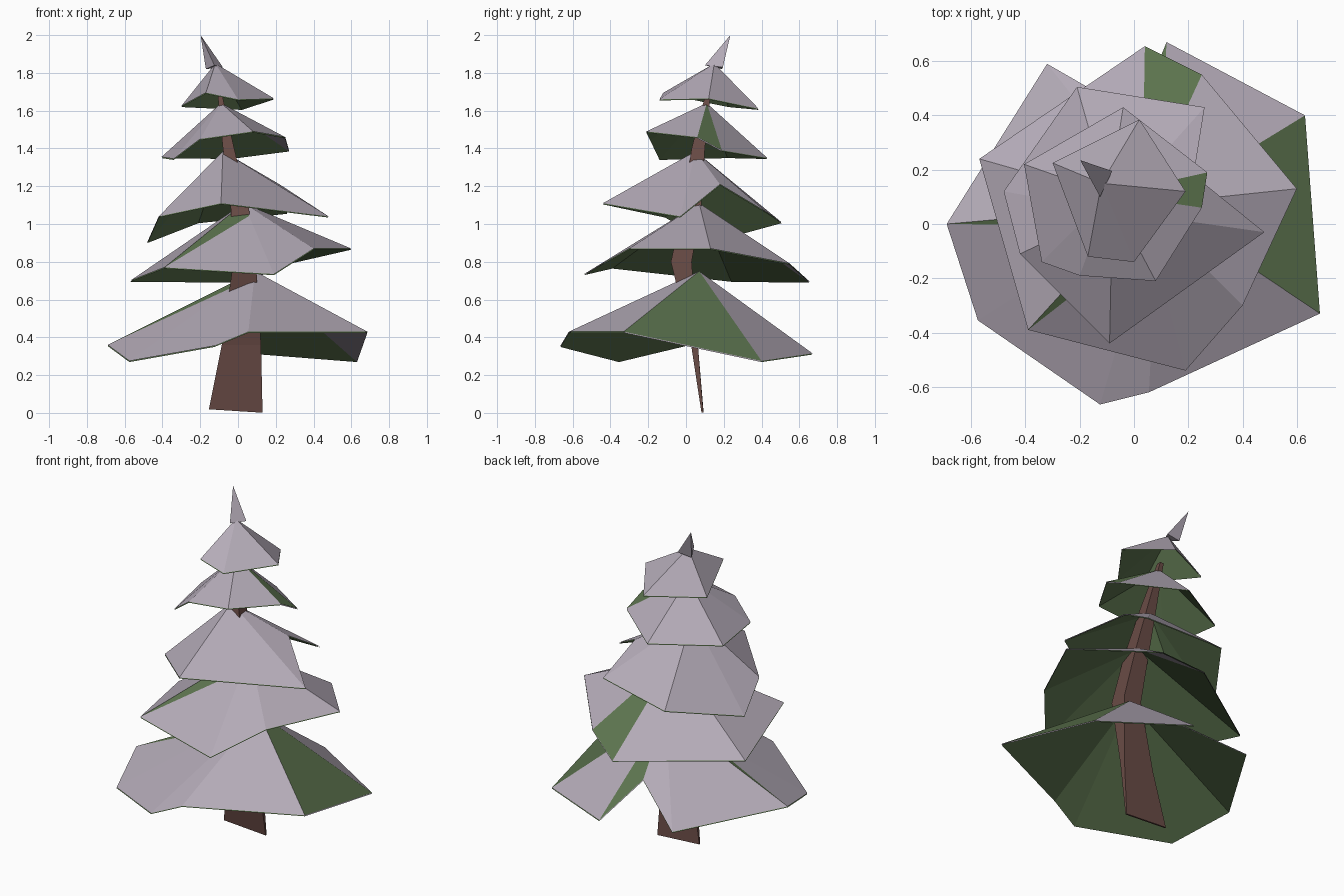
import bpy
from mathutils import Vector

if "Cube" in bpy.data.objects:
    bpy.data.objects.remove(bpy.data.objects["Cube"])


def material(name, rgb):
    m = bpy.data.materials.new(name)
    m.diffuse_color = (*rgb, 1)
    m.use_nodes = True
    m.node_tree.nodes["Principled BSDF"].inputs["Base Color"].default_value = m.diffuse_color
    return m


SNOW = material("pale_snow", (0.46, 0.41, 0.48))
GREEN = material("needle_green", (0.105, 0.17, 0.075))
BROWN = material("bark_brown", (0.14, 0.07, 0.06))


def make(name, verts, faces, mats, ids=None):
    me = bpy.data.meshes.new(name)
    me.from_pydata([tuple(v) for v in verts], [], faces)
    for m in mats:
        me.materials.append(m)
    if ids:
        for p, i in zip(me.polygons, ids):
            p.material_index = i
    me.update()
    ob = bpy.data.objects.new(name, me)
    bpy.context.collection.objects.link(ob)
    return ob


def tier(name, apex, rim, green=(), slits=()):
    """Irregular fan: snow on top, green below; turned-over faces swap colours,
    slits show a green sliver beside a crease."""
    apex, rim = Vector(apex), [Vector(p) for p in rim]
    verts, faces, ids = [], [], []

    def leaf(a, b, c, top, under):
        drop = Vector((0, 0, -0.006))
        n = len(verts)
        verts.extend([a, b, c, a + drop, b + drop, c + drop])
        faces.extend([(n, n + 1, n + 2), (n + 5, n + 4, n + 3)])
        ids.extend([top, under])

    for i, p in enumerate(rim):
        q = rim[(i + 1) % len(rim)]
        if i in slits:
            m = apex.lerp(q, 0.18)
            leaf(apex, p, m, 1, 1)
            leaf(m, p, q, 0, 1)
        elif i in green:
            leaf(apex, p, q, 1, 0)
        else:
            leaf(apex, p, q, 0, 1)
    return make(name, verts, faces, [SNOW, GREEN], ids)


# Branch tiers, rims run counter-clockwise seen from above
tier("branches_bottom", (0.09, 0.07, 0.75),
     [(-.69, 0, .36), (-.575, -.355, .275), (-.125, -.665, .355),
      (.055, -.62, .43), (.685, -.33, .43), (.63, .40, .275),
      (.12, .67, .315), (.01, .40, .49), (-.32, .59, .33)],
     green=(4, 6), slits=(0,))
tier("branches_lower", (0.03, 0.07, 1.11),
     [(-.57, .24, .70), (-.39, -.39, .77), (.19, -.54, .735),
      (.40, -.30, .87), (.60, .13, .87), (.25, .55, .79),
      (.04, .655, .695)],
     green=(5,), slits=(1,))
tier("branches_middle", (-0.08, 0.05, 1.385),
     [(-.42, -.11, 1.04), (-.09, -.44, 1.11), (.48, -.03, 1.04),
      (.22, .18, 1.21), (.26, .43, 1.06), (-.21, .505, 1.01),
      (-.48, .12, .905)])
tier("branches_upper", (-0.09, 0.11, 1.64),
     [(-.405, .22, 1.355), (-.34, -.14, 1.345), (-.20, -.19, 1.45),
      (.08, -.21, 1.49), (.25, .06, 1.46), (.27, .19, 1.39),
      (-.04, .43, 1.35)],
     green=(4,))
tier("branches_top", (-0.12, 0.15, 1.85),
     [(-.30, .225, 1.625), (-.17, -.12, 1.695), (0, -.14, 1.66),
      (.19, .12, 1.665), (.02, .385, 1.61)])

# Leaning spike at the very top
make("top_spike",
     [(-.125, .10, 1.84), (-.08, .195, 1.83), (-.17, .19, 1.82), (-.198, .235, 2.0)],
     [(0, 1, 3), (1, 2, 3), (2, 0, 3), (2, 1, 0)], [SNOW])

# Bent, tapering trunk: (centre x, centre y, half width, half depth, z)
sections = [(-.012, .087, .142, .005, .01), (.018, .045, .104, .018, .36),
            (.035, -.025, .06, .055, .80), (.01, .03, .048, .05, 1.08),
            (-.05, .065, .03, .035, 1.40), (-.095, .115, .012, .014, 1.68)]
verts, faces = [], []
for x, y, w, d, z in sections:
    for sx, sy in ((-1, -1), (1, -1), (1, 1), (-1, 1)):
        tilt = -0.009 * sx if z < 0.1 else 0
        verts.append((x + sx * w, y + sy * d, z + tilt))
for k in range(len(sections) - 1):
    for j in range(4):
        a, b = 4 * k + j, 4 * k + (j + 1) % 4
        faces.append((a, b, b + 4, a + 4))
n = len(verts)
faces += [(3, 2, 1, 0), (n - 4, n - 3, n - 2, n - 1)]
make("trunk", verts, faces, [BROWN])
